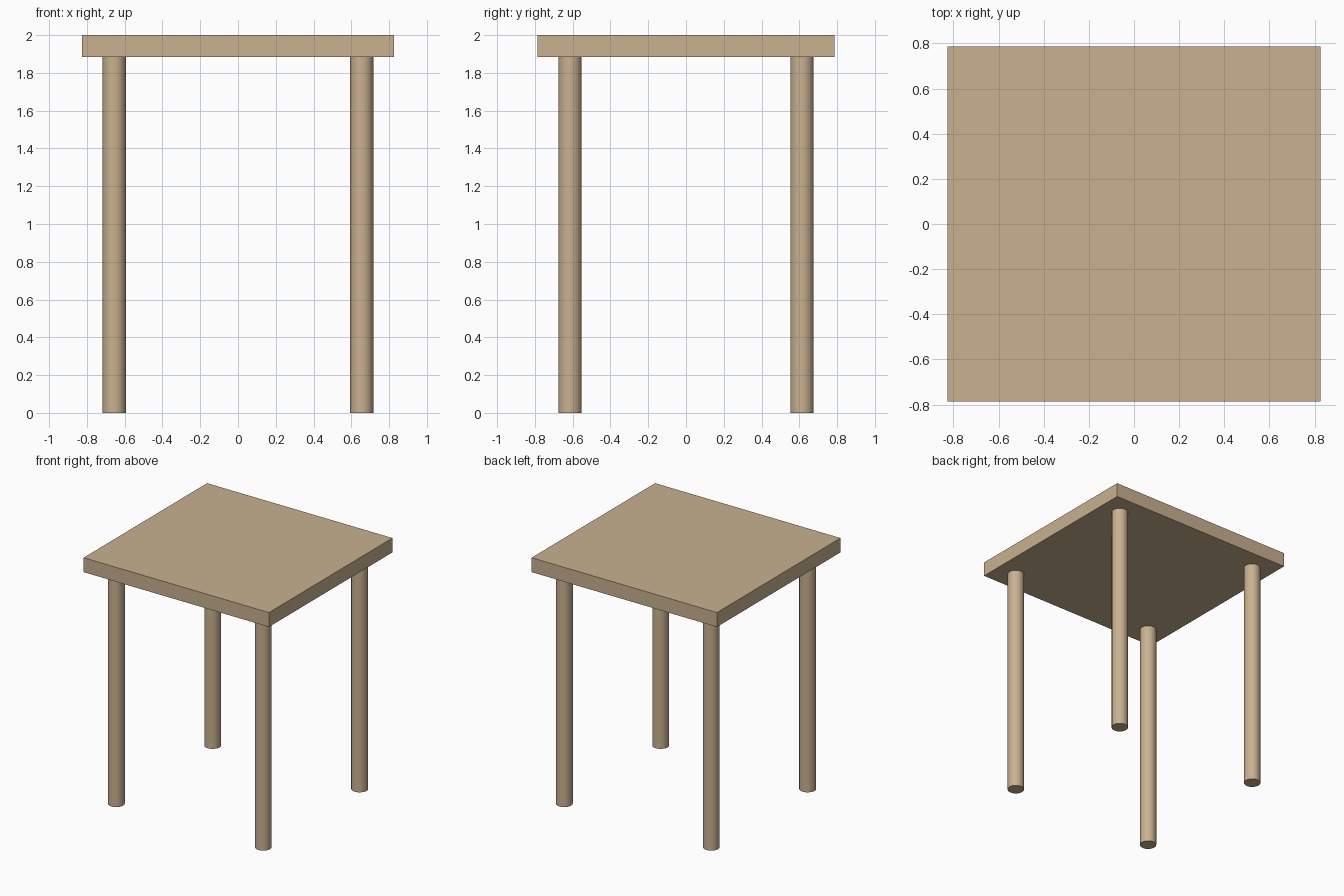
import bpy

if "Cube" in bpy.data.objects:
    bpy.data.objects.remove(bpy.data.objects["Cube"])

TOP_X, TOP_Y = 1.652, 1.572
HEIGHT, THICK = 2.0, 0.116
LEG_X, LEG_Y, LEG_R = 0.655, 0.614, 0.062

wood = bpy.data.materials.new("light_wood")
wood.diffuse_color = (0.58, 0.44, 0.28, 1)
wood.use_nodes = True
wood.node_tree.nodes["Principled BSDF"].inputs["Base Color"].default_value = wood.diffuse_color

# Table top slab
bpy.ops.mesh.primitive_cube_add(size=1, location=(0, 0, HEIGHT - THICK / 2))
top = bpy.context.object
top.name = "table_top"
top.scale = (TOP_X, TOP_Y, THICK)
bpy.ops.object.transform_apply(location=False, rotation=False, scale=True)
top.data.materials.append(wood)

# Four round legs, ending at the underside of the top
leg_height = HEIGHT - THICK
for y_name, sy in (("front", -1), ("back", 1)):
    for x_name, sx in (("left", -1), ("right", 1)):
        bpy.ops.mesh.primitive_cylinder_add(
            vertices=32, radius=LEG_R, depth=leg_height,
            location=(sx * LEG_X, sy * LEG_Y, leg_height / 2))
        leg = bpy.context.object
        leg.name = f"{y_name}_{x_name}_leg"
        leg.data.materials.append(wood)
        bpy.ops.object.shade_smooth_by_angle()
